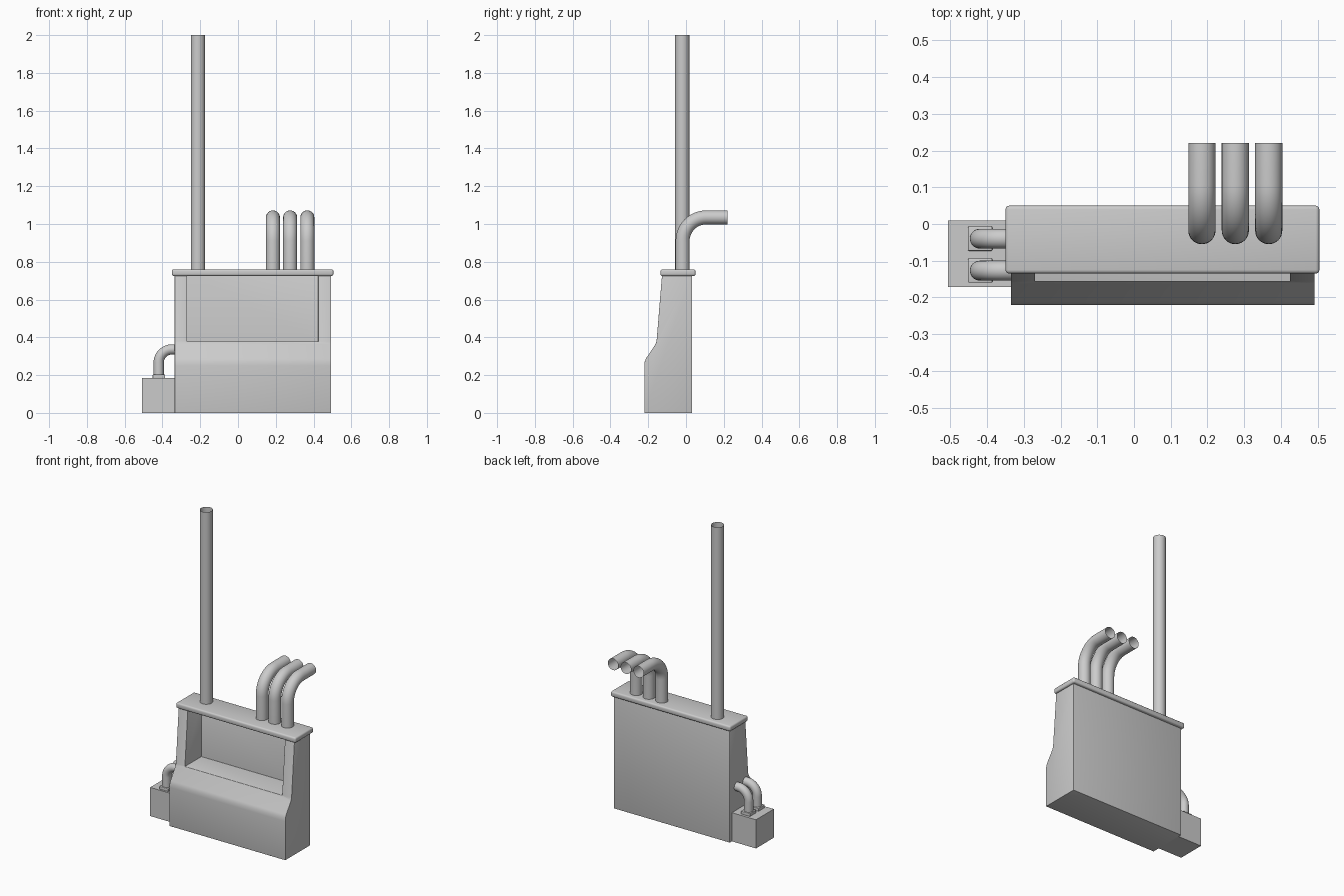
import bpy, bmesh, math
from mathutils import Vector

if "Cube" in bpy.data.objects:
    bpy.data.objects.remove(bpy.data.objects["Cube"])


def activate(ob):
    bpy.ops.object.select_all(action='DESELECT')
    ob.select_set(True)
    bpy.context.view_layer.objects.active = ob


def new_object(name, bm):
    bmesh.ops.recalc_face_normals(bm, faces=bm.faces)
    me = bpy.data.meshes.new(name)
    bm.to_mesh(me)
    bm.free()
    ob = bpy.data.objects.new(name, me)
    bpy.context.collection.objects.link(ob)
    return ob


def finish(ob, bevel=0.0):
    activate(ob)
    if bevel:
        m = ob.modifiers.new("bevel", 'BEVEL')
        m.width, m.segments, m.limit_method = bevel, 3, 'ANGLE'
        m.angle_limit = math.radians(50)
        bpy.ops.object.modifier_apply(modifier=m.name)
    bpy.ops.object.shade_smooth_by_angle(angle=math.radians(35))


def box(name, lo, hi, bevel=0.0):
    bm = bmesh.new()
    bmesh.ops.create_cube(bm, size=1)
    lo, hi = Vector(lo), Vector(hi)
    for v in bm.verts:
        v.co = (lo + hi) / 2 + v.co * (hi - lo)
    ob = new_object(name, bm)
    finish(ob, bevel)
    return ob


def elbow(start, corner, end, bend, steps=12):
    """Path from start to end with a rounded 90 degree corner."""
    s, c, e = Vector(start), Vector(corner), Vector(end)
    a, b = (s - c).normalized(), (e - c).normalized()
    centre = c + (a + b) * bend
    arc = [centre - b * bend * math.cos(t) - a * bend * math.sin(t)
           for t in (math.pi / 2 * i / steps for i in range(steps + 1))]
    return [s] + arc + [e]


def pipe(name, points, radius):
    """Open-ended tube swept along the points."""
    cu = bpy.data.curves.new(name, 'CURVE')
    cu.dimensions = '3D'
    cu.bevel_depth, cu.bevel_resolution = radius, 14
    sp = cu.splines.new('POLY')
    sp.points.add(len(points) - 1)
    for p, co in zip(sp.points, points):
        p.co = (*co, 1)
    ob = bpy.data.objects.new(name, cu)
    bpy.context.collection.objects.link(ob)
    activate(ob)
    bpy.ops.object.convert(target='MESH')
    finish(bpy.context.object)


# Cabinet body: side profile extruded along x, then hollowed at the front
profile = [(0.032, 0), (-0.22, 0), (-0.22, 0.25), (-0.2185, 0.272), (-0.211, 0.29),
           (-0.162, 0.362), (-0.156, 0.378), (-0.126, 0.74), (0.032, 0.74)]
bm = bmesh.new()
face = bm.faces.new([bm.verts.new((-0.335, y, z)) for y, z in profile])
ext = bmesh.ops.extrude_face_region(bm, geom=[face])
bmesh.ops.translate(bm, vec=(0.827, 0, 0),
                    verts=[v for v in ext['geom'] if isinstance(v, bmesh.types.BMVert)])
body = new_object("cabinet_body", bm)
cutter = box("recess_cutter", (-0.27, -0.4, 0.377), (0.425, 0.012, 0.85))
cutter.hide_render = True
cut = body.modifiers.new("recess", 'BOOLEAN')
cut.operation, cut.solver, cut.object = 'DIFFERENCE', 'EXACT', cutter
activate(body)
bpy.ops.object.modifier_apply(modifier=cut.name)
bpy.data.objects.remove(cutter)
finish(body, 0.004)

# Lid
box("lid", (-0.35, -0.135, 0.725), (0.505, 0.05, 0.76), 0.01)

# Tall chimney and three bent outlet pipes
pipe("chimney", [(-0.212, -0.02, 0.75), (-0.212, -0.02, 2.0)], 0.038)
for i, x in enumerate((0.185, 0.276, 0.367)):
    pipe(f"outlet_pipe_{i + 1}",
         elbow((x, -0.018, 0.75), (x, -0.018, 1.035), (x, 0.22, 1.035), 0.125), 0.037)

# Side box with two flanged feed pipes
box("side_box", (-0.507, -0.172, 0), (-0.33, 0.01, 0.185))
for i, y in enumerate((-0.04, -0.127)):
    box(f"pipe_flange_{i + 1}", (-0.452, y - 0.033, 0.18), (-0.386, y + 0.033, 0.203), 0.003)
    pipe(f"feed_pipe_{i + 1}",
         elbow((-0.42, y, 0.19), (-0.42, y, 0.336), (-0.325, y, 0.336), 0.07), 0.027)
